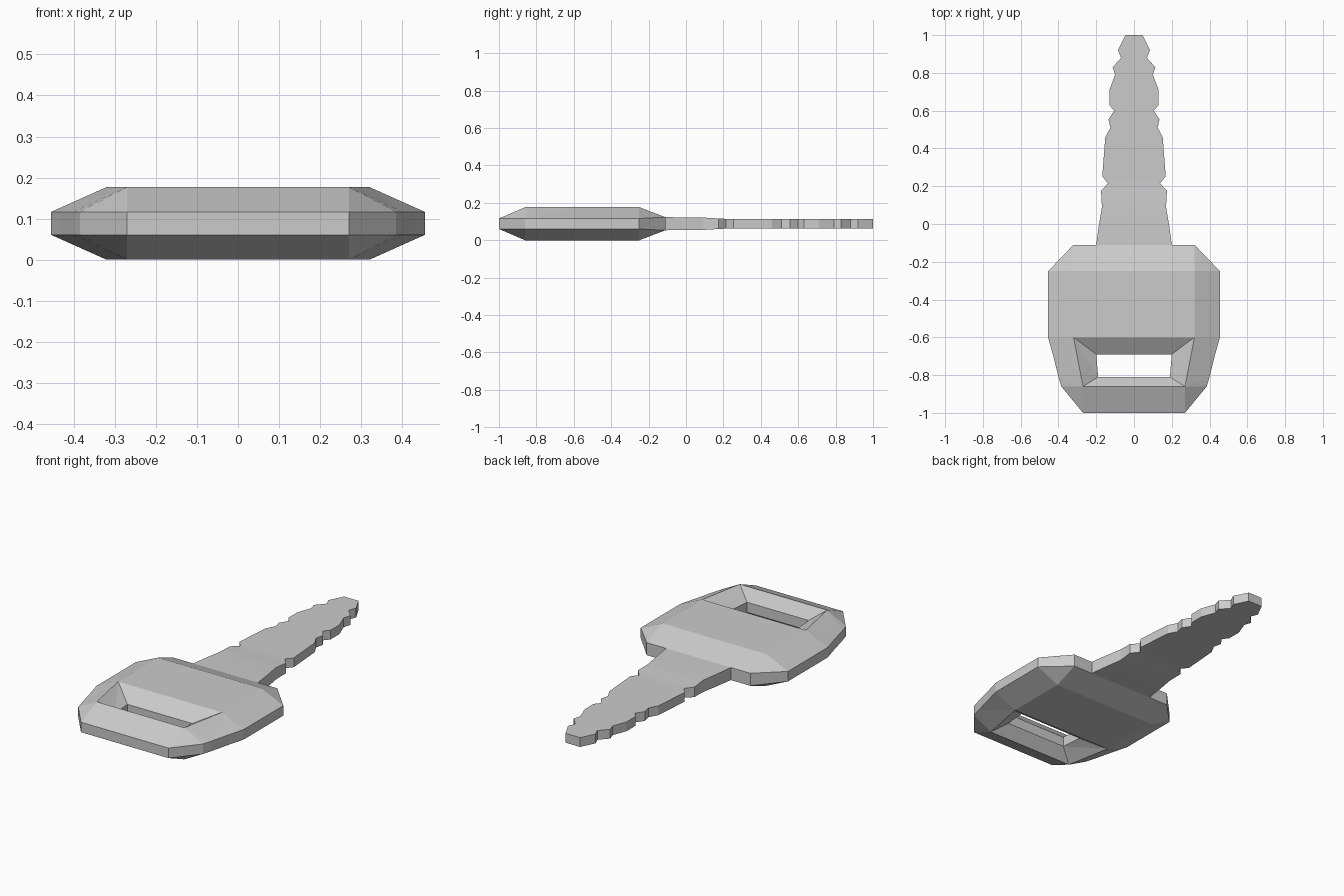
import bpy, bmesh
from mathutils import Matrix

if "Cube" in bpy.data.objects:
    bpy.data.objects.remove(bpy.data.objects["Cube"])

MID_Z = 0.0885


def quarter_part(name, verts, faces):
    """Mirror a quarter (x >= 0, z >= 0) across X and Z into a full part."""
    bm = bmesh.new()
    vs = [bm.verts.new(v) for v in verts]
    for f in faces:
        bm.faces.new([vs[i] for i in f])
    for axis in "XZ":
        geom = bm.verts[:] + bm.edges[:] + bm.faces[:]
        bmesh.ops.mirror(bm, geom=geom, matrix=Matrix.Identity(4),
                         merge_dist=0.0001, axis=axis)
    bmesh.ops.remove_doubles(bm, verts=bm.verts[:], dist=0.0001)
    bmesh.ops.recalc_face_normals(bm, faces=bm.faces[:])
    me = bpy.data.meshes.new(name)
    bm.to_mesh(me)
    bm.free()
    ob = bpy.data.objects.new(name, me)
    ob.location.z = MID_Z
    bpy.context.collection.objects.link(ob)
    return ob


# Head: flat top plate, bevelled outer band, sloped slot
H, B, N = 0.0885, 0.028, 0.035
plate = [(0, -.25), (.32, -.25), (.32, -.6), (.27, -.86), (0, -.86),
         (.2, -.6), (0, -.6)]                                   # 0-6
band = [(0, -.11), (.32, -.11), (.455, -.25), (.455, -.6), (.43, -.69),
        (.40, -.81), (.385, -.86), (.27, -1), (0, -1)]          # 7-15
slot = [(0, -.69), (.2, -.69), (.19, -.81), (0, -.81)]          # 16-19
verts = [(x, y, H) for x, y in plate]
verts += [(x, y, N if y > -.2 else B) for x, y in band]
verts += [(x, y, B) for x, y in slot]
faces = [(0, 1, 2, 5, 6), (0, 1, 8, 7), (1, 8, 9), (1, 9, 10, 2),
         (2, 10, 11), (2, 11, 12), (2, 12, 3), (3, 12, 13), (3, 13, 14),
         (3, 14, 15, 4), (4, 3, 18, 19), (5, 17, 16, 6), (2, 5, 17),
         (2, 17, 18), (2, 18, 3)]
# straight walls of the band and slot, down to the middle plane
for first, pts in ((7, band), (16, slot)):
    base = len(verts)
    verts += [(x, y, 0) for x, y in pts]
    faces += [(first + i, first + i + 1, base + i + 1, base + i)
              for i in range(len(pts) - 1)]
quarter_part("key_head", verts, faces)

# Blade: notched half-outline (half width, y), thinning away from the head
outline = [(.2, -.11), (.185, 0), (.17, .09), (.172, .14), (.175, .175),
           (.138, .215), (.168, .253), (.152, .46), (.125, .51), (.135, .555),
           (.105, .6), (.13, .63), (.13, .71), (.1, .79), (.113, .83),
           (.068, .88), (.085, .92), (.045, 1)]


def half_thickness(y):
    if y < .09:
        return .035 - .002 * (y + .11) / .2
    return max(.026, .033 - .007 * (y - .09) / .12)


verts, faces = [], []
for x, y in outline:
    t = half_thickness(y)
    verts += [(0, y, t), (x, y, t), (x, y, 0), (0, y, 0)]
for i in range(len(outline) - 1):
    a, b = 4 * i, 4 * i + 4
    faces += [(a, a + 1, b + 1, b), (a + 1, a + 2, b + 2, b + 1)]
end = len(verts) - 4
faces.append((end, end + 1, end + 2, end + 3))
blade = quarter_part("key_blade", verts, faces)
bpy.context.view_layer.objects.active = blade
blade.select_set(True)
bpy.ops.object.shade_smooth_by_angle(angle=0.2)
